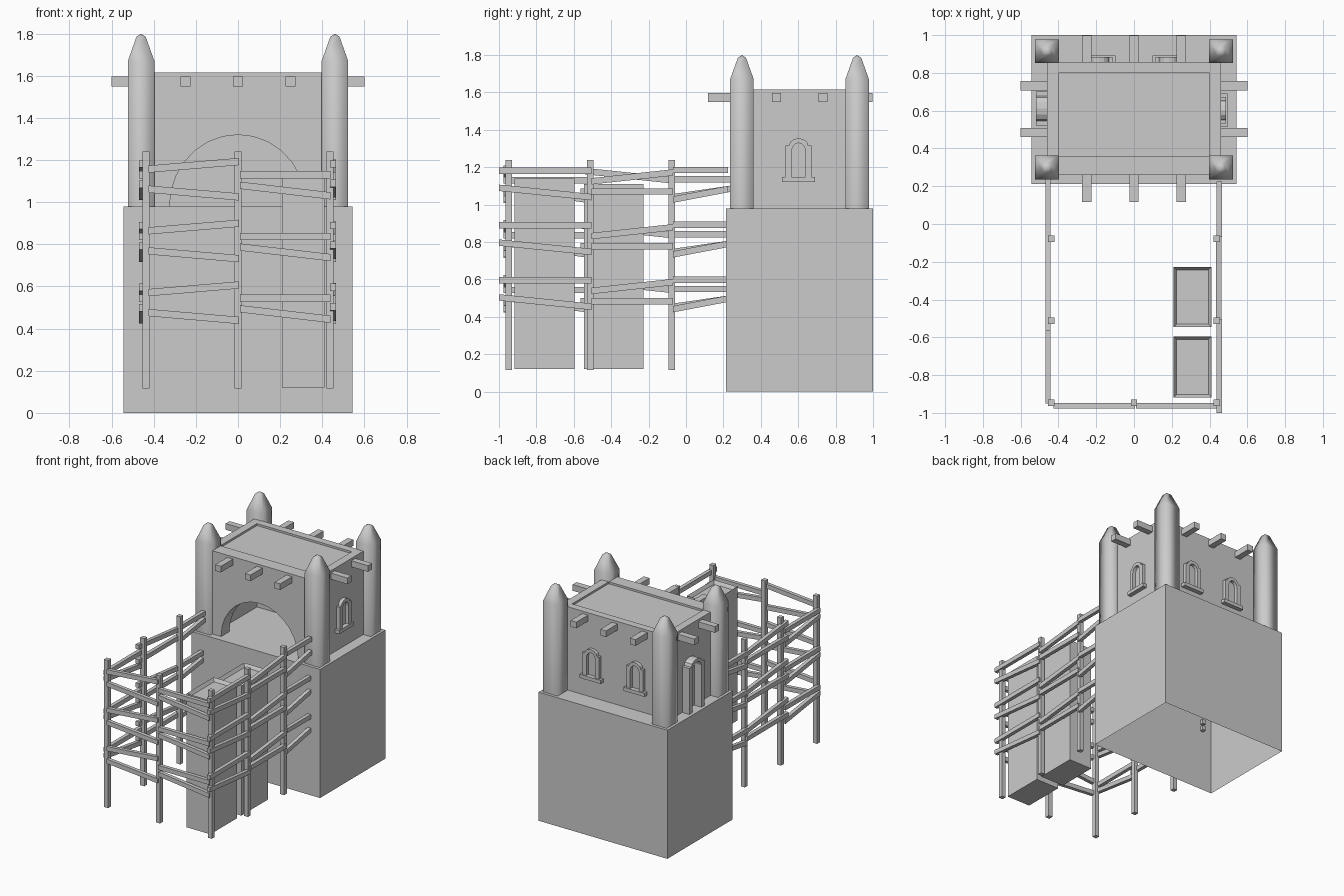
import bpy, bmesh, math
from mathutils import Vector

if "Cube" in bpy.data.objects:
    bpy.data.objects.remove(bpy.data.objects["Cube"])


def finish(name, bm, smooth=False, normals=True):
    if normals:
        bmesh.ops.recalc_face_normals(bm, faces=bm.faces)
    me = bpy.data.meshes.new(name)
    bm.to_mesh(me)
    bm.free()
    if smooth:
        me.polygons.foreach_set("use_smooth", [True] * len(me.polygons))
    ob = bpy.data.objects.new(name, me)
    bpy.context.collection.objects.link(ob)
    return ob


def add_box(bm, lo, hi):
    geo = bmesh.ops.create_cube(bm, size=1)
    for v in geo["verts"]:
        v.co = Vector([(a + b) / 2 + c * (b - a) for a, b, c in zip(lo, hi, v.co)])


def box(name, lo, hi):
    bm = bmesh.new()
    add_box(bm, lo, hi)
    return finish(name, bm)


def recessed_top(bm, inset, depth):
    """Sink a panel into the top face, leaving a rim."""
    bm.faces.ensure_lookup_table()
    top = max(bm.faces, key=lambda f: f.calc_center_median().z)
    bmesh.ops.inset_region(bm, faces=[top], thickness=inset)
    bmesh.ops.translate(bm, verts=top.verts, vec=(0, 0, -depth))


# base block, open underneath
bm = bmesh.new()
add_box(bm, (-.543, .213, 0), (.543, 1, .98))
bmesh.ops.delete(bm, geom=[min(bm.faces, key=lambda f: f.calc_center_median().z)], context='FACES_ONLY')
finish("base_block", bm, normals=False)

# keep walls, with a wide arch cut into the front wall
TOP = 1.615
bm = bmesh.new()
arch = [(.325 * math.cos(math.pi * i / 14), .98 + .34 * math.sin(math.pi * i / 14)) for i in range(15)]
outline = [(-.46, .98), (-.46, TOP), (.46, TOP), (.46, .98)] + arch
face = bm.faces.new([bm.verts.new((x, .26, z)) for x, z in outline])
ext = bmesh.ops.extrude_face_region(bm, geom=[face])
bmesh.ops.translate(bm, verts=[v for v in ext["geom"] if isinstance(v, bmesh.types.BMVert)], vec=(0, .1, 0))
finish("keep_front_wall", bm)
for side, s in (("left", -1), ("right", 1)):
    xs = sorted((s * .40, s * .46))
    box("keep_wall_" + side, (xs[0], .36, .98), (xs[1], .857, TOP))
box("keep_wall_back", (-.40, .80, .98), (.40, .857, TOP))
box("keep_roof", (-.40, .36, 1.575), (.40, .80, 1.6))

# corner towers: square shafts with pointed caps, smooth shaded
for cx in (-.46, .46):
    for cy in (.299, .915):
        bm = bmesh.new()
        rings = []
        for r, z in ((.063, .98), (.063, 1.67), (.022, 1.785)):
            rings.append([bm.verts.new((cx + r * a, cy + r * b, z))
                          for a, b in ((-1, -1), (1, -1), (1, 1), (-1, 1))])
        for lo, hi in zip(rings, rings[1:]):
            for i in range(4):
                j = (i + 1) % 4
                bm.faces.new((lo[i], lo[j], hi[j], hi[i]))
        tip = bm.verts.new((cx, cy, 1.8))
        for i in range(4):
            bm.faces.new((rings[-1][i], rings[-1][(i + 1) % 4], tip))
        finish("corner_tower", bm, smooth=True)

# roof beams poking through the walls
for x in (-.25, 0, .25):
    box("long_beam", (x - .024, .117, 1.55), (x + .024, .998, 1.597))
for y in (.485, .732):
    box("cross_beam", (-.6, y - .024, 1.55), (.6, y + .024, 1.597))


def arch_frame(name, origin, u, n, half, inner, bottom, top, depth, sill):
    """Arched frame standing on a wall; u runs along the wall, n points out."""
    u, n, o = Vector(u), Vector(n), Vector(origin)
    spring = top - .07
    out = [(-half, bottom), (-half, top - .04), (-half * .74, top - .04)]
    inn = [(-inner, bottom + sill), (-inner, spring - .005), (-inner, spring)]
    for k in range(1, 6):
        a = math.pi * (1 - k / 6)
        out.append((half * .74 * math.cos(a), top - .04 + .04 * math.sin(a)))
        inn.append((inner * math.cos(a), spring + .045 * math.sin(a)))
    out += [(-x, z) for x, z in reversed(out[:3])]
    inn += [(-x, z) for x, z in reversed(inn[:3])]
    bm = bmesh.new()
    loops = [[bm.verts.new(o + u * x + n * d + Vector((0, 0, z))) for x, z in pts]
             for pts, d in ((out, 0), (out, depth), (inn, depth), (inn, 0))]
    count = len(out)
    for a, b in zip(loops, loops[1:]):
        for i in range(count):
            j = (i + 1) % count
            bm.faces.new((a[i], a[j], b[j], b[i]))
    finish(name, bm)
    if sill:
        c = o + n * (depth + .008) / 2 + Vector((0, 0, bottom + sill / 2))
        h = u * (half + .018) + n * (depth + .008) / 2
        h = Vector((abs(h.x), abs(h.y), sill / 2))
        box(name + "_sill", c - h, c + h)


# windows on the back and right, doorway on the left
for x in (-.185, .185):
    arch_frame("back_window", (x, .857, 0), (1, 0, 0), (0, 1, 0), .07, .037, 1.12, 1.355, .026, .027)
arch_frame("right_window", (.46, .602, 0), (0, 1, 0), (1, 0, 0), .07, .037, 1.12, 1.355, .026, .027)
arch_frame("left_doorway", (-.46, .612, 0), (0, 1, 0), (-1, 0, 0), .09, .055, .98, 1.37, .06, 0)

# two tall blocks inside the yard
for y0, y1, z in ((-.545, -.227, 1.11), (-.918, -.595, 1.14)):
    bm = bmesh.new()
    add_box(bm, (.21, y0, .12), (.41, y1, z))
    recessed_top(bm, .022, .025)
    finish("yard_block", bm)

# fence posts
for x, y in [(s * .437, y) for s in (-1, 1) for y in (-.077, -.512, -.947)] + [(0, -.947)]:
    box("fence_post", (x - .017, y - .017, .115), (x + .017, y + .017, 1.24))


def rails(name, axis, fixed, start, end, heights):
    """Three tiers of leaning rails; heights are (z at start, z at end)."""
    bm = bmesh.new()
    for tier in range(3):
        for za, zb in heights:
            verts = []
            for t, z in ((start, za), (end, zb)):
                for dz in (-.017, .017):
                    for d in (-.014, .014):
                        p = (fixed + d, t) if axis == 'y' else (t, fixed + d)
                        verts.append(bm.verts.new((*p, z + dz - tier * .293)))
            for q in ((0, 1, 3, 2), (4, 5, 7, 6), (0, 1, 5, 4), (2, 3, 7, 6), (0, 2, 6, 4), (1, 3, 7, 5)):
                bm.faces.new([verts[i] for i in q])
    finish(name, bm)


# fence rails, one call per bay
rails("front_rails_left", 'x', -.962, -.425, .005, [(1.157, 1.193), (1.062, 1.025)])
rails("front_rails_right", 'x', -.962, .01, .44, [(1.13, 1.13), (1.08, 1.03)])
rails("right_rails_front", 'y', .451, -1, -.505, [(1.182, 1.182), (1.09, 1.04)])
rails("right_rails_middle", 'y', .449, -.505, -.07, [(1.125, 1.172), (1.07, 1.07)])
rails("right_rails_rear", 'y', .451, -.07, .225, [(1.185, 1.185), (1.027, 1.083)])
rails("left_rails_front", 'y', -.455, -.95, -.53, [(1.13, 1.13), (1.085, 1.027)])
rails("left_rails_middle", 'y', -.455, -.565, -.07, [(1.182, 1.13), (1.07, 1.07)])
rails("left_rails_rear", 'y', -.455, -.07, .24, [(1.135, 1.135), (1.04, 1.085)])
